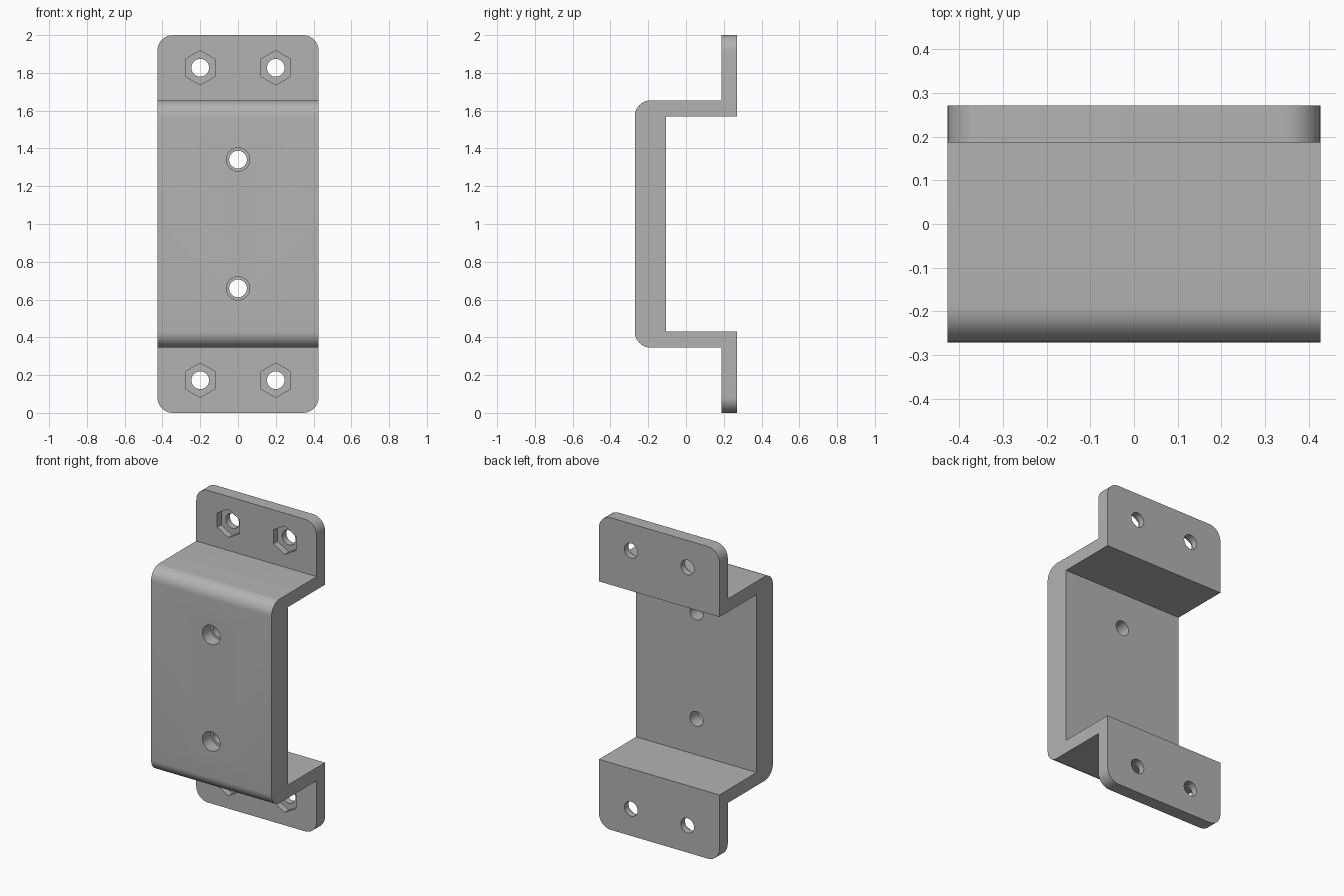
import bpy, bmesh, math
from mathutils import Matrix

cube = bpy.data.objects.get("Cube")
if cube:
    bpy.data.objects.remove(cube, do_unlink=True)

HALF_W = 0.427     # half width of the bracket
FRONT, BACK = -0.271, 0.271
WALL = 0.084       # sheet thickness of arms and flanges
PLATE = 0.166      # thickness of the raised plate
ARM = 0.346        # outer height of the lower arm

grey = bpy.data.materials.new("plain grey")
grey.use_nodes = True
colour = (0.45, 0.45, 0.45, 1)
grey.diffuse_color = colour
grey.node_tree.nodes["Principled BSDF"].inputs["Base Color"].default_value = colour


def make_object(name, bm):
    mesh = bpy.data.meshes.new(name)
    bmesh.ops.recalc_face_normals(bm, faces=bm.faces)
    bm.to_mesh(mesh)
    bm.free()
    mesh.materials.append(grey)
    obj = bpy.data.objects.new(name, mesh)
    bpy.context.collection.objects.link(obj)
    return obj


def cutter(x, z, radius, y0, y1, sides):
    """Prism along y, with one corner pointing up."""
    bm = bmesh.new()
    bmesh.ops.create_cone(bm, cap_ends=True, segments=sides, radius1=radius,
                          radius2=radius, depth=y1 - y0)
    bmesh.ops.transform(bm, verts=bm.verts, matrix=Matrix.Translation(
        (x, (y0 + y1) / 2, z)) @ Matrix.Rotation(math.pi / 2, 4, 'X'))
    obj = make_object("hole_cutter", bm)
    obj.hide_render = True
    return obj


# Hat-shaped side profile: lower half, mirrored for the upper half
lower = [(BACK, ARM + WALL), (BACK, 0), (BACK - WALL, 0),
         (BACK - WALL, ARM), (FRONT, ARM)]
upper = [(y, 2 - z) for y, z in reversed(lower)]
inner = FRONT + PLATE
profile = lower + upper + [(inner, 2 - ARM - WALL), (inner, ARM + WALL)]

bm = bmesh.new()
side = bm.faces.new([bm.verts.new((-HALF_W, y, z)) for y, z in profile])
extruded = bmesh.ops.extrude_face_region(bm, geom=[side])["geom"]
bmesh.ops.translate(bm, vec=(2 * HALF_W, 0, 0),
                    verts=[v for v in extruded if isinstance(v, bmesh.types.BMVert)])


# Round the outer bends and the free flange corners
def to_round(edge):
    a, b = (v.co for v in edge.verts)
    bend = abs(a.x - b.x) > 0.1 and a.y < FRONT + 0.01
    corner = abs(a.y - b.y) > 0.01 and abs(a.z - b.z) < 0.01 and abs(a.z - 1) > 0.99
    return bend or corner


bmesh.ops.bevel(bm, geom=[e for e in bm.edges if to_round(e)], offset=0.083,
                segments=10, profile=0.5, affect='EDGES')
bracket = make_object("mounting_bracket", bm)

# Flange holes with hexagonal nut pockets
cutters = []
for z in (0.173, 1.827):
    for x in (-0.2, 0.2):
        cutters.append(cutter(x, z, 0.047, 0.1, 0.4, 32))
        cutters.append(cutter(x, z, 0.091, 0.1, BACK - WALL + 0.042, 6))

# Counterbored holes in the raised plate
for z in (0.659, 1.341):
    cutters.append(cutter(0, z, 0.047, -0.4, 0, 32))
    cutters.append(cutter(0, z, 0.062, -0.4, FRONT + 0.083, 32))

bpy.context.view_layer.objects.active = bracket
bracket.select_set(True)
for c in cutters:
    mod = bracket.modifiers.new("hole", 'BOOLEAN')
    mod.operation = 'DIFFERENCE'
    mod.solver = 'EXACT'
    mod.object = c
    bpy.ops.object.modifier_apply(modifier=mod.name)
    bpy.data.objects.remove(c, do_unlink=True)

bpy.ops.object.shade_smooth_by_angle(angle=math.radians(30))
